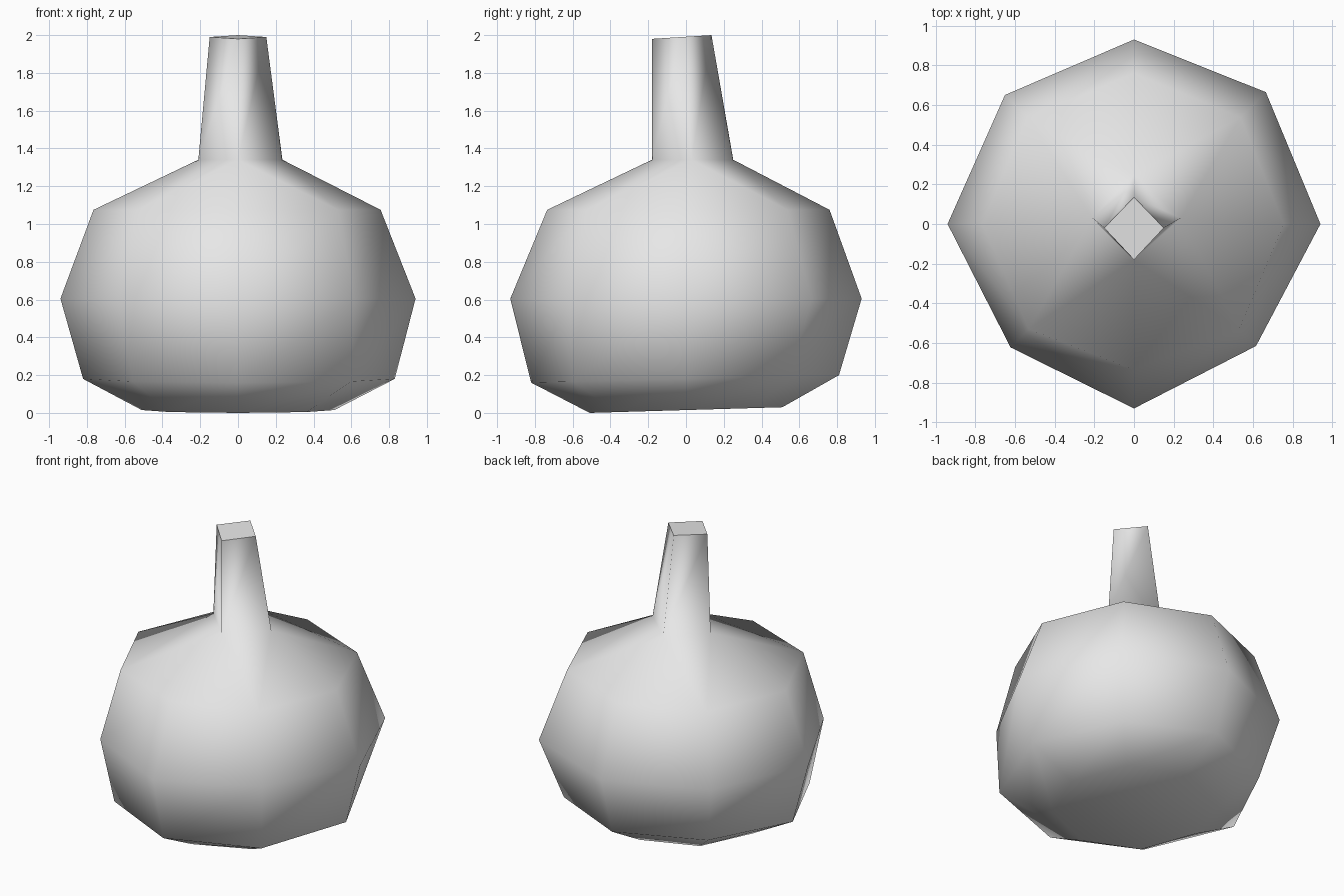
import bpy
import bmesh
from math import sin, cos, tau

cube = bpy.data.objects.get("Cube")
if cube:
    bpy.data.objects.remove(cube, do_unlink=True)

# One plain grey for the whole model
grey = bpy.data.materials.new("plain_grey")
grey.use_nodes = True
colour = (0.8, 0.8, 0.8, 1)
grey.diffuse_color = colour
grey.node_tree.nodes["Principled BSDF"].inputs["Base Color"].default_value = colour

bm = bmesh.new()


def ring(radii, z, tilt=0.0, centre_y=0.0):
    """Closed loop of vertices, starting at +x; tilt raises the back."""
    verts = []
    for i, r in enumerate(radii):
        a = tau * i / len(radii)
        verts.append(bm.verts.new((r * cos(a), centre_y + r * sin(a), z + tilt * sin(a))))
    return verts


def bridge(low, high):
    """Quads between two loops of equal length."""
    n = len(low)
    for i in range(n):
        j = (i + 1) % n
        bm.faces.new((low[i], low[j], high[j], high[i]))


# Eight-sided body: base, lower, middle and shoulder loops
base = ring([0.51] * 8, 0.015, 0.015)
lower = ring([0.83, 0.78, 0.81, 0.79, 0.82, 0.79, 0.82, 0.85], 0.18, 0.02)
middle = ring([0.94, 0.94, 0.93, 0.92, 0.94, 0.88, 0.93, 0.87], 0.605)
shoulder = ring([0.755, 0.76, 0.76, 0.76, 0.765, 0.75, 0.735, 0.75], 1.075)
for low, high in ((base, lower), (lower, middle), (middle, shoulder)):
    bridge(low, high)
bm.faces.new(base[::-1])

# Four-sided neck, leaning a little to the front
neck_base = ring([0.235, 0.22, 0.21, 0.21], 1.34, 0.0, 0.03)
neck_top = ring([0.15, 0.155, 0.15, 0.16], 1.99, 0.01, -0.02)
bridge(neck_base, neck_top)

# Shoulder slopes from eight corners to four
for i in range(4):
    j = (i + 1) % 4
    corner = shoulder[2 * i + 1]
    bm.faces.new((shoulder[2 * i], corner, neck_base[i]))
    bm.faces.new((corner, neck_base[j], neck_base[i]))
    bm.faces.new((corner, shoulder[2 * j], neck_base[j]))

# Smooth everywhere except the flat cap
for face in bm.faces:
    face.smooth = True
cap = bm.faces.new(neck_top)
cap.smooth = False
for edge in cap.edges:
    edge.smooth = False
bmesh.ops.recalc_face_normals(bm, faces=bm.faces)

mesh = bpy.data.meshes.new("bottle_body")
bm.to_mesh(mesh)
bm.free()
mesh.materials.append(grey)
bottle = bpy.data.objects.new("bottle_body", mesh)
bpy.context.collection.objects.link(bottle)
